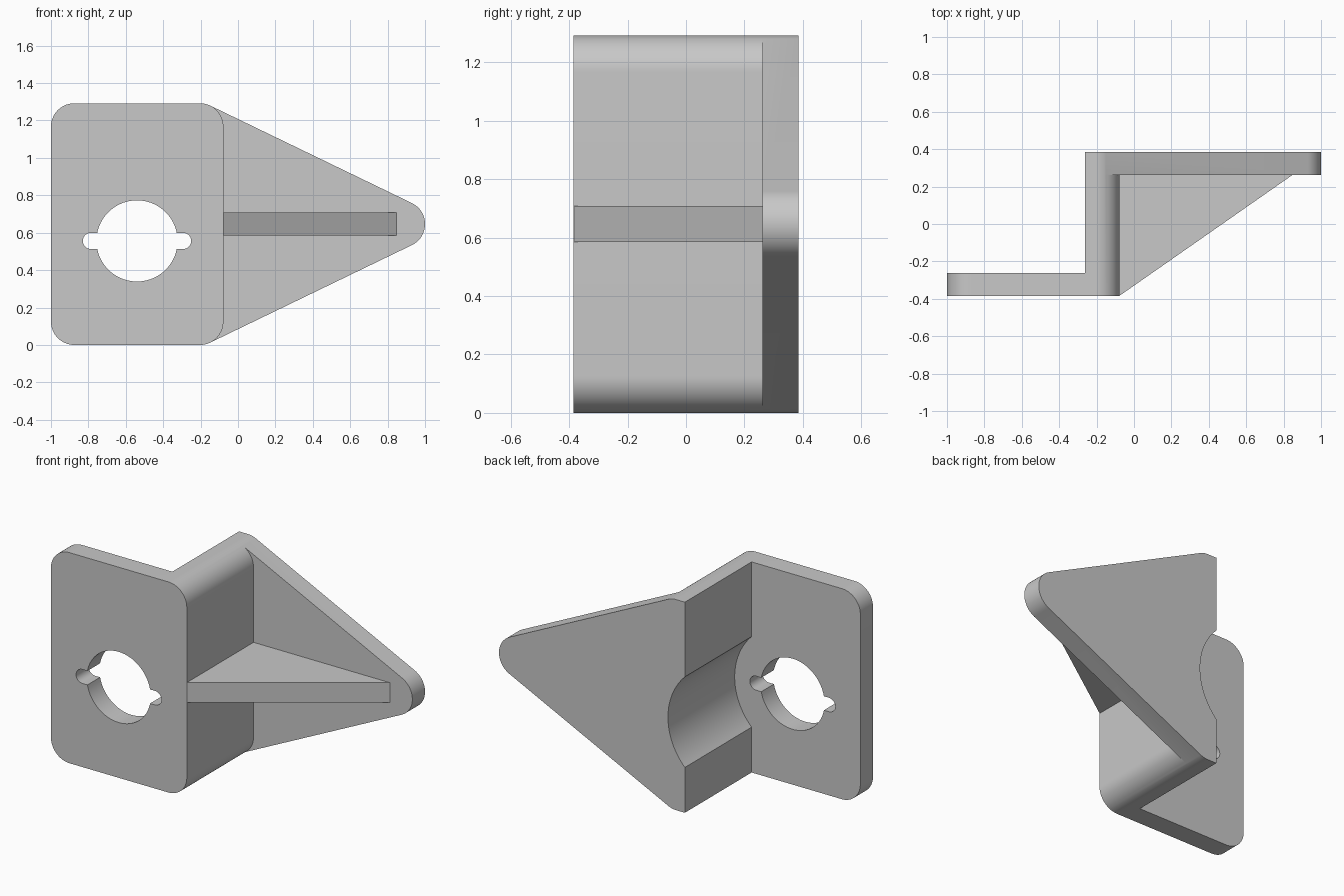
import bpy, bmesh
from math import sin, cos, asin, acos, atan2, pi, radians

cube = bpy.data.objects.get("Cube")
if cube:
    bpy.data.objects.remove(cube, do_unlink=True)

# Main dimensions
HALF_D, T, H = 0.385, 0.123, 1.292      # half depth, plate thickness, height
WEB_IN, WEB_OUT = -0.262, -0.078        # web faces
R = 0.125                               # corner radius
MID = H / 2
HOLE_X, HOLE_Z = -0.54, 0.556

grey = bpy.data.materials.new("plain grey")
grey.use_nodes = True
colour = (0.58, 0.58, 0.58, 1)
grey.diffuse_color = colour
grey.node_tree.nodes["Principled BSDF"].inputs["Base Color"].default_value = colour


def arc(cx, cz, r, a0, a1, n=14):
    steps = [a0 + (a1 - a0) * i / n for i in range(n + 1)]
    return [(cx + r * cos(a), cz + r * sin(a)) for a in steps]


def prism(name, outline, lo, hi, axis="y"):
    """Extrude an outline (xz along y, or xy along z)."""
    bm = bmesh.new()
    place = (lambda p: (p[0], lo, p[1])) if axis == "y" else (lambda p: (p[0], p[1], lo))
    face = bm.faces.new([bm.verts.new(place(p)) for p in outline])
    new = bmesh.ops.extrude_face_region(bm, geom=[face])["geom"]
    move = (0, hi - lo, 0) if axis == "y" else (0, 0, hi - lo)
    bmesh.ops.translate(bm, vec=move, verts=[v for v in new if isinstance(v, bmesh.types.BMVert)])
    bmesh.ops.remove_doubles(bm, verts=bm.verts, dist=1e-5)
    bmesh.ops.recalc_face_normals(bm, faces=bm.faces)
    mesh = bpy.data.meshes.new(name)
    bm.to_mesh(mesh)
    bm.free()
    mesh.materials.append(grey)
    obj = bpy.data.objects.new(name, mesh)
    bpy.context.collection.objects.link(obj)
    return obj


def combine(target, tool, operation):
    mod = target.modifiers.new("combine", "BOOLEAN")
    mod.operation, mod.object, mod.solver = operation, tool, "EXACT"
    bpy.context.view_layer.objects.active = target
    bpy.ops.object.modifier_apply(modifier=mod.name)
    bpy.data.objects.remove(tool, do_unlink=True)


# Slope of the tapered plate, tangent to its corner and tip arcs
cx, top, tip = WEB_OUT - R, H - R, 1 - R
th = atan2(tip - cx, top - MID)
q = pi / 2

# Rounded block that holds the front plate and the web
block = (arc(cx, R, R, -q, -th) + arc(cx, R, R, -th, 0)
         + arc(cx, top, R, 0, th) + arc(cx, top, R, th, q)
         + arc(-1 + R, top, R, q, pi) + arc(-1 + R, R, R, pi, 3 * q))
bracket = prism("bracket", block, -HALF_D, HALF_D - T)

# Tapered rear plate
taper = (arc(cx, R, R, -q, -th) + arc(tip, MID, R, -th, th, 24)
         + arc(cx, top, R, th, q) + [(-0.4, H), (-0.4, 0)])
combine(bracket, prism("rear_plate", taper, HALF_D - T, HALF_D), "UNION")

# Space behind the front plate, with a round relief into the web
relief_r = 0.393
a = acos((WEB_IN - HOLE_X) / relief_r)
relief = ([(-1.2, -0.1), (WEB_IN, -0.1)] + arc(HOLE_X, HOLE_Z, relief_r, -a, a, 28)
          + [(WEB_IN, 1.4), (-1.2, 1.4)])
combine(bracket, prism("relief_cutter", relief, T - HALF_D, 0.6), "DIFFERENCE")

# Round hole with a slot on each side
r, s, reach = 0.217, 0.043, 0.247
b = asin(s / r)
keyhole = (arc(HOLE_X + reach, HOLE_Z, s, -q, q) + arc(HOLE_X, HOLE_Z, r, b, pi - b, 32)
           + arc(HOLE_X - reach, HOLE_Z, s, q, 3 * q)
           + arc(HOLE_X, HOLE_Z, r, pi + b, 2 * pi - b, 32))
combine(bracket, prism("hole_cutter", keyhole, -0.6, 0), "DIFFERENCE")

# Triangular stiffening rib
inner = HALF_D - T
rib = [(WEB_OUT, 0.001 - HALF_D), (0.847, inner), (0.847, inner + 0.04),
       (WEB_OUT - 0.03, inner + 0.04), (WEB_OUT - 0.03, 0.001 - HALF_D)]
combine(bracket, prism("rib", rib, MID - T / 2, MID + T / 2, "z"), "UNION")

# Smooth curves, crisp edges
bpy.ops.object.select_all(action="DESELECT")
bracket.select_set(True)
bpy.context.view_layer.objects.active = bracket
bpy.ops.object.shade_smooth_by_angle(angle=radians(25))
